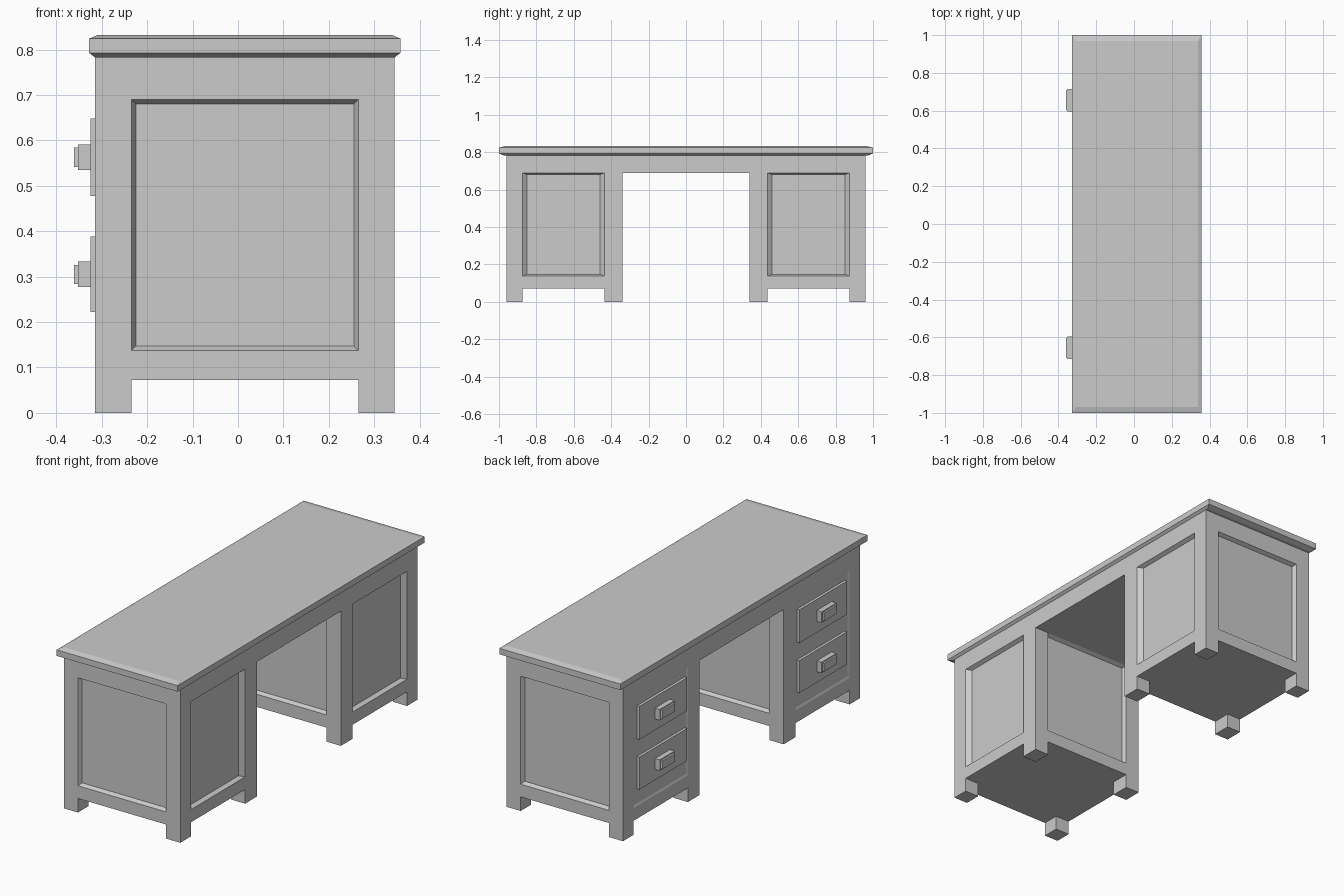
import bpy, bmesh

if "Cube" in bpy.data.objects:
    bpy.data.objects.remove(bpy.data.objects["Cube"])

X0, X1 = -0.315, 0.345          # carcass depth
Y0, Y1 = 0.34, 0.96             # pedestal span (mirrored in y)
ZB, ZT = 0.072, 0.785           # carcass bottom and top


def finish(name, bm):
    bmesh.ops.remove_doubles(bm, verts=bm.verts, dist=1e-5)
    bmesh.ops.recalc_face_normals(bm, faces=bm.faces)
    me = bpy.data.meshes.new(name)
    bm.to_mesh(me)
    bm.free()
    ob = bpy.data.objects.new(name, me)
    bpy.context.collection.objects.link(ob)
    return ob


def loft(bm, rings, cap_start=True, cap_end=True):
    loops = [[bm.verts.new(p) for p in r] for r in rings]
    for a, b in zip(loops, loops[1:]):
        n = len(a)
        for i in range(n):
            j = (i + 1) % n
            bm.faces.new((a[i], a[j], b[j], b[i]))
    if cap_start:
        bm.faces.new(loops[0])
    if cap_end:
        bm.faces.new(loops[-1])


def rect(a0, a1, b0, b1):
    return [(a0, b0), (a1, b0), (a1, b1), (a0, b1)]


def box(name, x0, x1, y0, y1, z0, z1):
    bm = bmesh.new()
    loft(bm, [[(x, y, z) for x, y in rect(x0, x1, y0, y1)] for z in (z0, z1)])
    return finish(name, bm)


def panel_side(bm, axis, at, inward, span, panel, bevel, depth):
    """Side wall holding a sunken bevelled panel."""
    z0, z1 = 0.137, 0.69
    layers = [(rect(*span, ZB, ZT), 0),
              (rect(*panel, z0, z1), 0),
              (rect(panel[0] + bevel, panel[1] - bevel, z0 + 0.01, z1 - 0.01), depth)]
    rings = []
    for pts, d in layers:
        c = at + inward * d
        rings.append([(c, u, z) if axis == 'x' else (u, c, z) for u, z in pts])
    loft(bm, rings, cap_start=False)


for s, side in ((-1, "left"), (1, "right")):
    lo, hi = sorted((s * Y0, s * Y1))
    p0, p1 = sorted((s * 0.435, s * 0.875))

    # Pedestal with panelled walls
    bm = bmesh.new()
    panel_side(bm, 'y', lo, 1, (X0, X1), (-0.235, 0.265), 0.01, 0.02)
    panel_side(bm, 'y', hi, -1, (X0, X1), (-0.235, 0.265), 0.01, 0.02)
    panel_side(bm, 'x', X1, -1, (lo, hi), (p0, p1), 0.025, 0.02)
    panel_side(bm, 'x', X0, 1, (lo, hi), (p0, p1), 0.01, 0.004)
    for z in (ZB, ZT):
        bm.faces.new([bm.verts.new((x, y, z)) for x, y in rect(X0, X1, lo, hi)])
    finish(f"{side}_pedestal", bm)

    # Feet
    for i, (fx0, fx1) in enumerate(((X0, -0.235), (0.265, X1))):
        for j, (fy0, fy1) in enumerate(((lo, p0), (p1, hi))):
            box(f"{side}_foot_{i}{j}", fx0, fx1, fy0, fy1, 0, ZB)

    # Drawer fronts and bevelled handles
    cy = s * 0.655
    for k, (zc, hh) in enumerate(((0.305, 0.083), (0.563, 0.085))):
        box(f"{side}_drawer_{k}", -0.325, -0.309, s * 0.648 - 0.193, s * 0.648 + 0.193,
            zc - hh, zc + hh)
        bm = bmesh.new()
        loft(bm, [[(x, y, z) for y, z in rect(cy - w, cy + w, zc - h, zc + h)]
                  for x, w, h in ((-0.325, 0.06, 0.028), (-0.352, 0.06, 0.028),
                                  (-0.352, 0.054, 0.021), (-0.361, 0.052, 0.021))])
        finish(f"{side}_handle_{k}", bm)

# Rail bridging the kneehole
box("kneehole_rail", X0, X1, -Y0, Y0, 0.69, ZT)

# Table top with chamfered edges
bm = bmesh.new()
loft(bm, [[(x, y, z) for x, y in rect(-0.328 + dx, 0.358 - dx, -1 + dy, 1 - dy)]
          for z, dx, dy in ((0.783, 0.013, 0.025), (0.793, 0, 0),
                            (0.824, 0, 0), (0.832, 0.018, 0.03))])
finish("table_top", bm)
